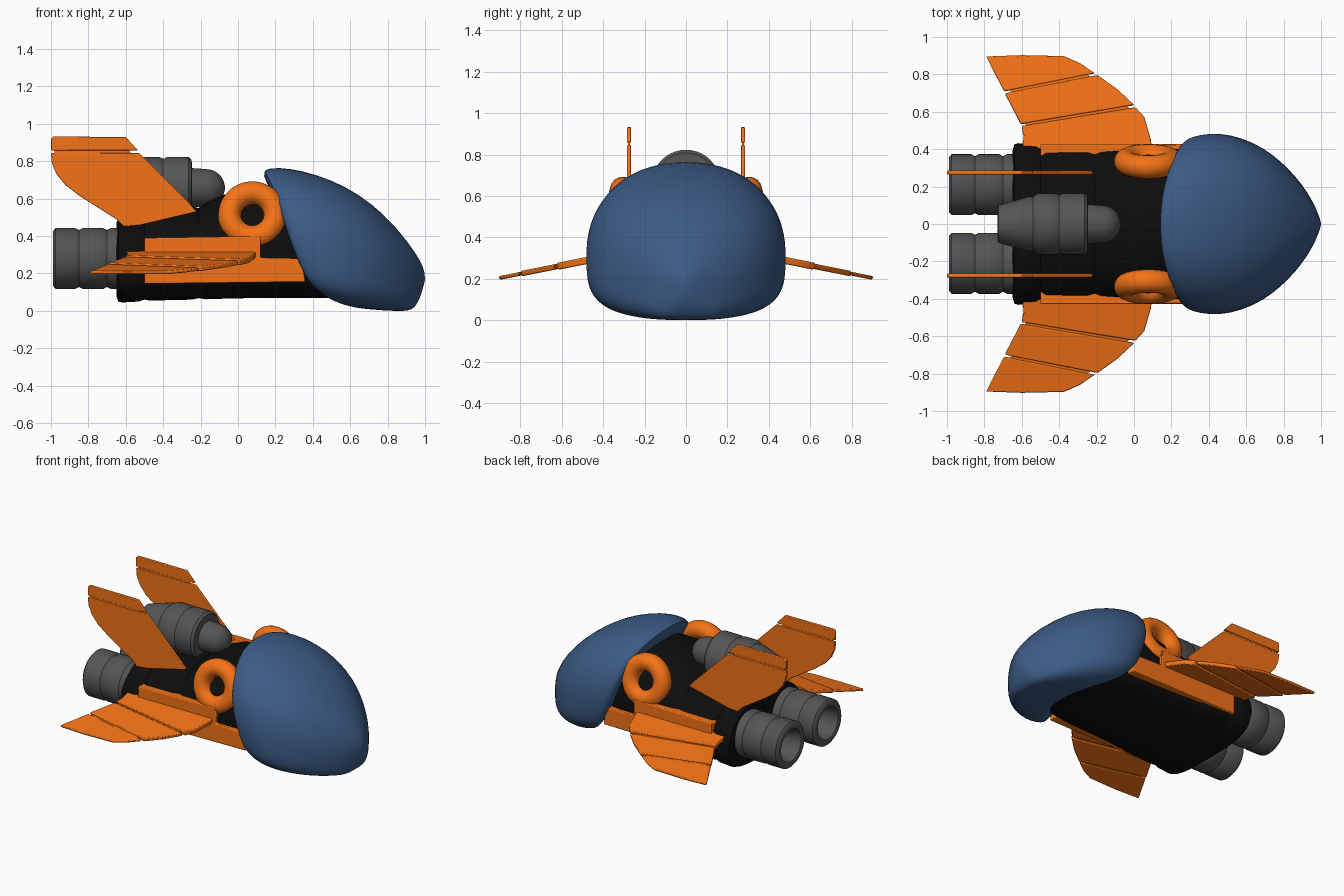
import bpy, bmesh, math
from mathutils import Vector

if "Cube" in bpy.data.objects:
    bpy.data.objects.remove(bpy.data.objects["Cube"])


def material(name, rgb):
    m = bpy.data.materials.new(name)
    m.diffuse_color = (*rgb, 1)
    m.use_nodes = True
    m.node_tree.nodes["Principled BSDF"].inputs["Base Color"].default_value = m.diffuse_color
    return m


BLUE = material("blue", (0.045, 0.105, 0.235))
ORANGE = material("orange", (0.90, 0.17, 0.008))
BLACK = material("black", (0.004, 0.004, 0.004))
GREY = material("dark_grey", (0.09, 0.09, 0.09))


def finish(name, bm, mat, angle=40, bevel=0, subsurf=0):
    bmesh.ops.recalc_face_normals(bm, faces=bm.faces)
    me = bpy.data.meshes.new(name)
    bm.to_mesh(me)
    bm.free()
    ob = bpy.data.objects.new(name, me)
    bpy.context.collection.objects.link(ob)
    me.materials.append(mat)
    if bevel:
        b = ob.modifiers.new("bevel", 'BEVEL')
        b.width, b.segments = bevel, 2
    if subsurf:
        ob.modifiers.new("smooth", 'SUBSURF').levels = subsurf
        ob.modifiers["smooth"].render_levels = subsurf
    bpy.ops.object.select_all(action='DESELECT')
    ob.select_set(True)
    bpy.context.view_layer.objects.active = ob
    bpy.ops.object.shade_smooth_by_angle(angle=math.radians(angle))
    return ob


def loft(name, rings, start, end, mat, **kw):
    """Skin closed rings; close both ends with a fan to a point."""
    bm = bmesh.new()
    loops = [[bm.verts.new(p) for p in r] for r in rings]
    n = len(loops[0])
    for a, b in zip(loops, loops[1:]):
        for i in range(n):
            j = (i + 1) % n
            bm.faces.new((a[i], a[j], b[j], b[i]))
    for loop, p in ((loops[0], start), (loops[-1], end)):
        v = bm.verts.new(p)
        for i in range(n):
            bm.faces.new((loop[i], loop[(i + 1) % n], v))
    return finish(name, bm, mat, **kw)


def hull_ring(xt, zt, xb, zb, w, bow=0, mid=0.6, n=48):
    """Egg-shaped section: round above, boxier below, sides swept back by bow."""
    pts = []
    for i in range(n):
        t = 2 * math.pi * i / n
        c, s = math.cos(t), math.sin(t)
        p = 2 / 2.2 if s >= 0 else 2 / 3.3
        y = math.copysign(abs(c) ** p, c)
        h = abs(s) ** p
        f = mid * (1 - h) if s >= 0 else mid + (1 - mid) * h
        x = xt + (xb - xt) * f - bow * f * y * y
        pts.append((x, w * y, zt + (zb - zt) * f))
    return pts


def turned(name, profile, y, z, mat, n=40):
    """Solid of revolution about an axis along x; profile is (x, radius)."""
    rings = [[(x, y + r * math.cos(2 * math.pi * i / n), z + r * math.sin(2 * math.pi * i / n))
              for i in range(n)] for x, r in profile]
    return loft(name, rings, (profile[0][0], y, z), (profile[-1][0], y, z), mat)


def slab(name, pts, normal, thick, mat, bevel=0.006):
    """Flat outline given thickness along the normal."""
    bm = bmesh.new()
    off = Vector(normal).normalized() * thick / 2
    lo = [bm.verts.new(Vector(p) - off) for p in pts]
    hi = [bm.verts.new(Vector(p) + off) for p in pts]
    bm.faces.new(lo)
    bm.faces.new(hi)
    for i in range(len(pts)):
        j = (i + 1) % len(pts)
        bm.faces.new((lo[i], lo[j], hi[j], hi[i]))
    return finish(name, bm, mat, bevel=bevel)


# Blue nose shell: top x,z / bottom x,z / half width / sweep of the sides
nose = [(0.135, 0.70, 0.62, 0.05, 0.415, 0.21), (0.135, 0.75, 0.625, 0.025, 0.45, 0.21),
        (0.17, 0.767, 0.64, 0.018, 0.47, 0.21), (0.28, 0.763, 0.67, 0.012, 0.486, 0.19),
        (0.42, 0.73, 0.71, 0.008, 0.48, 0.15), (0.58, 0.665, 0.76, 0.004, 0.44, 0.10),
        (0.72, 0.57, 0.81, 0.0, 0.375, 0.06), (0.83, 0.465, 0.865, 0.0, 0.29, 0.03),
        (0.91, 0.365, 0.91, 0.0, 0.205, 0.01), (0.965, 0.285, 0.945, 0.015, 0.125, 0),
        (0.993, 0.23, 0.975, 0.07, 0.055, 0)]
loft("nose_shell", [hull_ring(*s) for s in nose], (0.36, 0, 0.36), (1.002, 0, 0.17),
     BLUE, angle=50, subsurf=1)

# Black segmented body: x, top z, bottom z, half width
body = [(-0.65, 0.47, 0.08, 0.39), (-0.64, 0.50, 0.05, 0.425), (-0.62, 0.51, 0.045, 0.432),
        (-0.53, 0.52, 0.05, 0.428), (-0.50, 0.51, 0.06, 0.415), (-0.47, 0.535, 0.055, 0.425),
        (-0.25, 0.56, 0.06, 0.418), (-0.21, 0.55, 0.068, 0.408), (-0.17, 0.58, 0.062, 0.412),
        (-0.08, 0.62, 0.065, 0.408), (0.05, 0.645, 0.068, 0.405), (0.25, 0.655, 0.07, 0.40),
        (0.45, 0.60, 0.07, 0.36), (0.61, 0.45, 0.06, 0.27)]
loft("body", [hull_ring(x, t, x, b, w) for x, t, b, w in body],
     (-0.65, 0, 0.28), (0.61, 0, 0.28), BLACK)

# Top engine with domed front neck
dome = [(-0.17 + 0.10 * math.sin(a), 0.10 * math.cos(a)) for a in (0, 0.3, 0.6, 0.9, 1.2, 1.45)]
turned("top_engine", [(-0.73, 0.085), (-0.725, 0.10), (-0.56, 0.148), (-0.54, 0.145),
                      (-0.525, 0.158), (-0.51, 0.165), (-0.42, 0.165), (-0.40, 0.155),
                      (-0.38, 0.165), (-0.265, 0.165), (-0.248, 0.15), (-0.245, 0.105)] + dome,
       0, 0.658, GREY)

# Wing outline split in three panels by two grooves (x, y)
wing_panels = [
    [(-0.60, 0.36), (0.10, 0.36), (0.09, 0.45), (0.055, 0.57), (0.008, 0.622), (-0.60, 0.522), (-0.59, 0.47)],
    [(-0.605, 0.534), (0.0, 0.636), (-0.09, 0.72), (-0.195, 0.795), (-0.69, 0.697)],
    [(-0.695, 0.709), (-0.21, 0.806), (-0.29, 0.86), (-0.375, 0.897), (-0.60, 0.902), (-0.79, 0.895)]]
wing_core = [(-0.57, 0.38), (0.06, 0.40), (0.03, 0.57), (-0.2, 0.77), (-0.38, 0.87), (-0.74, 0.87), (-0.58, 0.55)]

# Upper fin outline, main panel and tip (x, z)
fin_main = [(-0.22, 0.53), (-0.26, 0.575), (-0.53, 0.845), (-1.0, 0.845), (-0.995, 0.79),
            (-0.97, 0.73), (-0.92, 0.67), (-0.84, 0.61), (-0.65, 0.49), (-0.60, 0.44)]
fin_tip = [(-0.535, 0.858), (-0.60, 0.93), (-0.99, 0.932), (-1.0, 0.92), (-1.0, 0.858)]
fin_core = [(-0.55, 0.80), (-0.61, 0.91), (-0.98, 0.91), (-0.98, 0.80)]

for side, s in (("left", 1), ("right", -1)):
    # Rear engines with hollow nozzles
    turned(f"rear_engine_{side}", [(-0.84, 0.085), (-0.96, 0.11), (-0.985, 0.115), (-0.99, 0.125),
           (-0.99, 0.145), (-0.975, 0.163), (-0.87, 0.163), (-0.85, 0.152), (-0.83, 0.163),
           (-0.72, 0.163), (-0.70, 0.152), (-0.68, 0.163), (-0.60, 0.163)], s * 0.21, 0.28, GREY)

    # Swept wings, drooping outwards
    def on_wing(pts):
        return [(x, s * y, 0.30 - 0.2 * (y - 0.42)) for x, y in pts]
    for k, pts in enumerate(wing_panels):
        slab(f"wing_panel_{side}_{k + 1}", on_wing(pts), (0, s * 0.2, 1), 0.034 - 0.008 * k, ORANGE)
    slab(f"wing_core_{side}", on_wing(wing_core), (0, s * 0.2, 1), 0.008, ORANGE, 0)

    # Upright fins
    for part, pts, th in (("main", fin_main, 0.02), ("tip", fin_tip, 0.02), ("core", fin_core, 0.008)):
        slab(f"fin_{part}_{side}", [(x, s * 0.275, z) for x, z in pts], (0, 1, 0), th,
             ORANGE, 0.004 if th > 0.01 else 0)

    # Side plates
    plate = [(-0.50, 0.145), (0.36, 0.155), (0.34, 0.28), (0.12, 0.285), (0.12, 0.40), (-0.50, 0.39)]
    slab(f"side_plate_{side}", [(x, s * 0.395, z) for x, z in plate], (0, 1, 0), 0.065, ORANGE)

    # Ring intakes, axis tilted up and outwards
    bpy.ops.mesh.primitive_torus_add(location=(0.077, s * 0.335, 0.512), major_radius=0.122,
                                     minor_radius=0.062, major_segments=40, minor_segments=20,
                                     rotation=(-s * math.radians(76), 0, 0))
    ring = bpy.context.object
    ring.name = f"intake_ring_{side}"
    ring.data.materials.append(ORANGE)
    bpy.ops.object.shade_smooth()
